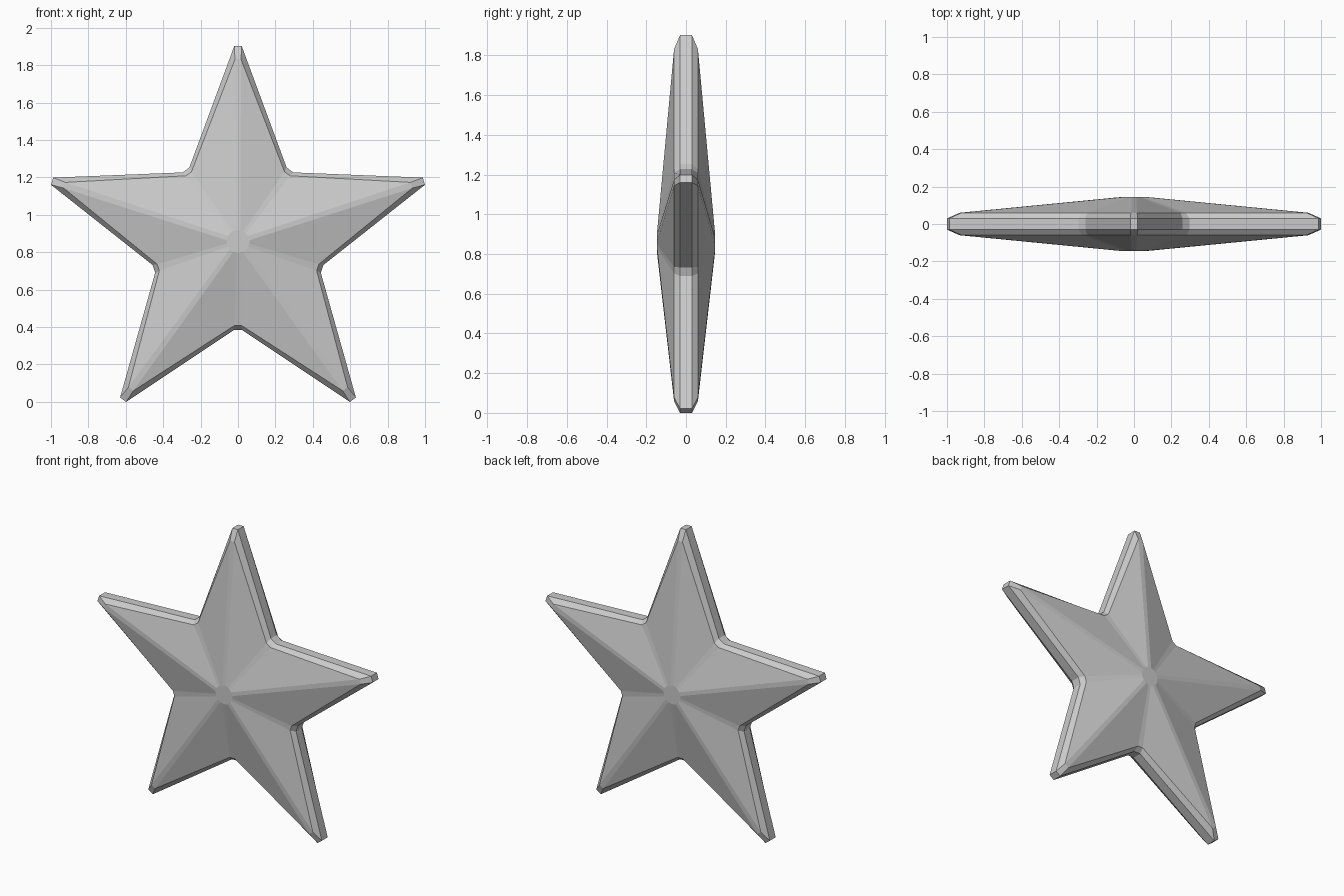
import bpy
import bmesh
from math import sin, cos, radians

if "Cube" in bpy.data.objects:
    bpy.data.objects.remove(bpy.data.objects["Cube"], do_unlink=True)

CENTRE_Z = 0.857


def star_ring(bm, y, tip, notch, tip_half, notch_half):
    """Ring of ten blunt corners, alternating tips and notches."""
    ring = []
    for i in range(10):
        a = radians(36 * i)
        r, half = (tip, tip_half) if i % 2 == 0 else (notch, notch_half)
        for w in (-half, half):
            x = r * sin(a) + w * cos(a)
            z = r * cos(a) - w * sin(a)
            ring.append(bm.verts.new((x, y, z + CENTRE_Z)))
    return ring


# Cross-section from front hub to back hub: depth, tip, notch, half widths
half_section = [
    (0.145, 0.06, 0.06, 0.012, 0.009),
    (0.06, 0.975, 0.448, 0.016, 0.018),
    (0.03, 1.045, 0.473, 0.02, 0.022),
]
section = [(-y, *rest) for y, *rest in half_section] + half_section[::-1]

bm = bmesh.new()
rings = [star_ring(bm, *row) for row in section]
for a, b in zip(rings, rings[1:]):
    for i in range(len(a)):
        j = (i + 1) % len(a)
        bm.faces.new((a[i], a[j], b[j], b[i]))

# Flat hub caps
bm.faces.new(rings[0])
bm.faces.new(rings[-1])
bmesh.ops.recalc_face_normals(bm, faces=bm.faces)

mesh = bpy.data.meshes.new("star")
bm.to_mesh(mesh)
bm.free()
star = bpy.data.objects.new("star", mesh)
bpy.context.collection.objects.link(star)

# Plain light grey
grey = bpy.data.materials.new("light_grey")
grey.use_nodes = True
colour = (0.6, 0.6, 0.6, 1)
grey.diffuse_color = colour
grey.node_tree.nodes["Principled BSDF"].inputs["Base Color"].default_value = colour
mesh.materials.append(grey)
